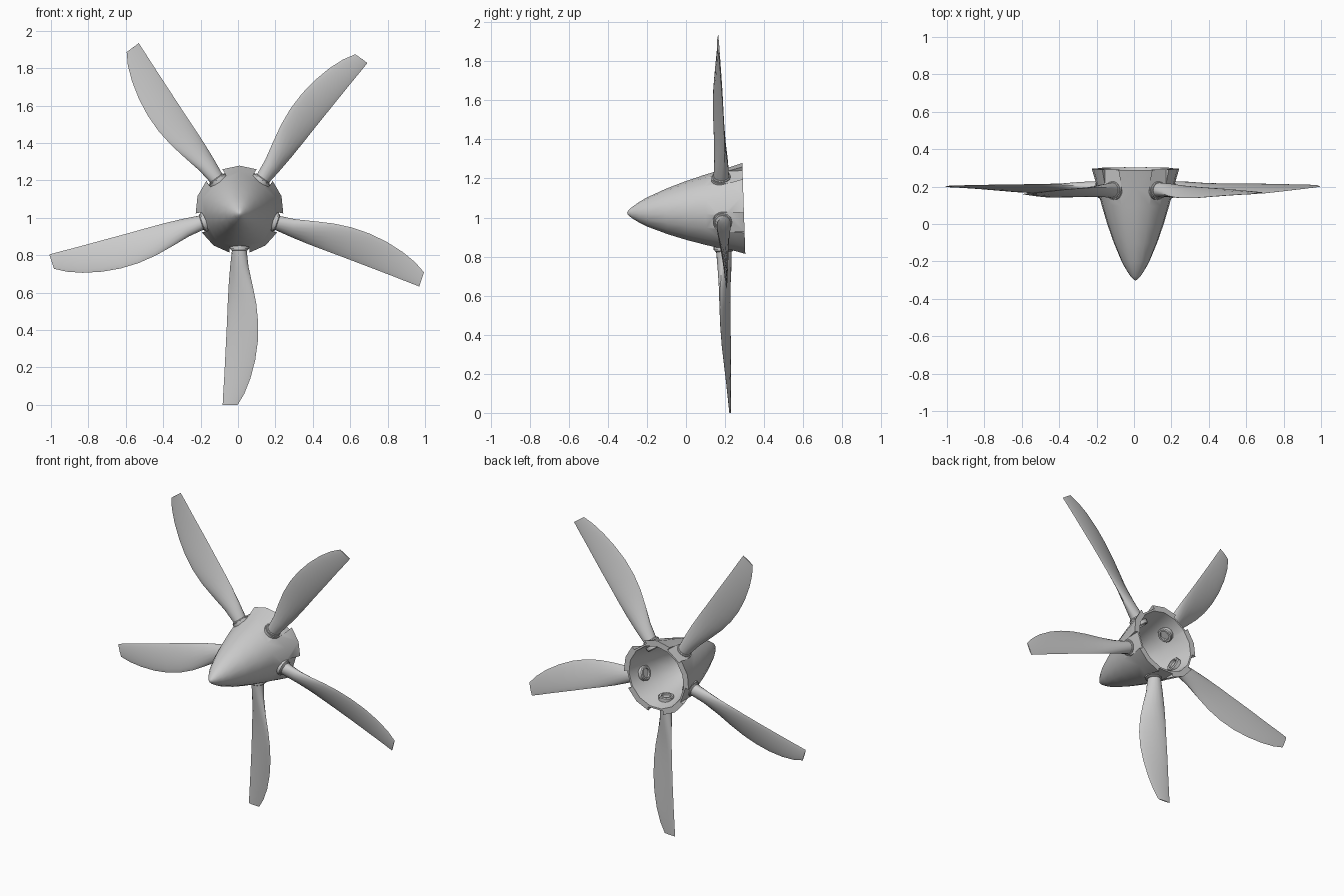
import bpy, bmesh
from math import sin, cos, tan, pi, radians
from mathutils import Matrix, Vector

if "Cube" in bpy.data.objects:
    bpy.data.objects.remove(bpy.data.objects["Cube"])

# Hub frame: origin where the blade axes meet, y runs nose to rear, slight tilt
HUB = Matrix.Translation((0.008, 0.187, 1.0395)) @ Matrix.Rotation(radians(1.9), 4, 'X')
BLADES = 5


def blade_frame(k):
    """Columns: chord direction, hub axis, radial direction."""
    a = radians(-90 + 360 / BLADES * k)
    m = Matrix(((-sin(a), 0, cos(a)), (0, 1, 0), (cos(a), 0, sin(a)))).to_4x4()
    return HUB @ m


def loft(bm, rings, matrix):
    """Skin closed rings of points and cap both ends."""
    vr = [[bm.verts.new(matrix @ Vector(p)) for p in r] for r in rings]
    n = len(vr[0])
    for a, b in zip(vr, vr[1:]):
        for i in range(n):
            j = (i + 1) % n
            bm.faces.new((a[i], a[j], b[j], b[i]))
    bm.faces.new(vr[0])
    bm.faces.new(vr[-1])


def finish(bm, name, angle=35):
    bmesh.ops.remove_doubles(bm, verts=bm.verts, dist=1e-6)
    bmesh.ops.recalc_face_normals(bm, faces=bm.faces)
    me = bpy.data.meshes.new(name)
    bm.to_mesh(me)
    bm.free()
    ob = bpy.data.objects.new(name, me)
    bpy.context.collection.objects.link(ob)
    smooth(ob, angle)
    return ob


def smooth(ob, angle=35):
    bpy.ops.object.select_all(action='DESELECT')
    ob.select_set(True)
    bpy.context.view_layer.objects.active = ob
    bpy.ops.object.shade_smooth_by_angle(angle=radians(angle))


def revolve(name, profile, sides=15):
    """Solid of revolution about the hub axis, a flat side facing every blade."""
    rings = [[(r * cos(pi / 2 + 2 * pi * i / sides), y, r * sin(pi / 2 + 2 * pi * i / sides))
              for i in range(sides)] for y, r in profile]
    bm = bmesh.new()
    loft(bm, rings, HUB)
    return finish(bm, name)


def u_pads(name, half, r0, r1, back):
    """U-shaped prisms round each blade root, running to the rear."""
    outline = [(half * cos(pi + pi * i / 10), half * sin(pi + pi * i / 10)) for i in range(11)]
    outline += [(half, back), (-half, back)]
    bm = bmesh.new()
    for k in range(BLADES):
        loft(bm, [[(x, y, r) for x, y in outline] for r in (r0, r1)], blade_frame(k))
    return finish(bm, name)


def boolean(ob, other, op):
    m = ob.modifiers.new(op, 'BOOLEAN')
    m.operation, m.object, m.solver = op, other, 'EXACT'
    bpy.context.view_layer.objects.active = ob
    bpy.ops.object.modifier_apply(modifier=m.name)
    bpy.data.objects.remove(other)


# Hollow spinner with flat U-shaped seats for the blades
spinner = revolve("spinner", [(-.488, .003), (-.482, .013), (-.465, .028), (-.427, .053),
                              (-.387, .075), (-.287, .117), (-.187, .152), (-.087, .182),
                              (.013, .208), (.109, .236)])
boolean(spinner, u_pads("seat_pads", .052, .10, .207, .085), 'UNION')
boolean(spinner, u_pads("seat_cutter", .0535, .205, .30, .20), 'DIFFERENCE')
boolean(spinner, revolve("cavity_cutter", [(-.43, .006), (-.387, .038), (-.287, .087),
                                           (-.187, .125), (-.087, .154), (.013, .177),
                                           (.13, .203)]), 'DIFFERENCE')
smooth(spinner)

# Blade stations: radius, trailing edge, leading edge, half thickness, pitch
STATIONS = [(.165, -.038, .038, .040, 0), (.21, -.040, .038, .040, 3),
            (.30, -.050, .048, .033, 16), (.40, -.058, .070, .022, 20),
            (.50, -.063, .090, .016, 19), (.60, -.067, .100, .013, 17),
            (.70, -.072, .098, .011, 15), (.80, -.077, .084, .009, 12),
            (.90, -.082, .058, .007, 9), (.98, -.087, .026, .005, 7),
            (1.04, -.090, -.010, .003, 5)]


def section(r, lo, hi, t, pitch, n=16):
    pts = []
    sharp = min(1, max(0, (r - .2) / .25)) * .6
    for i in range(n):
        a = 2 * pi * i / n
        u = (lo + hi) / 2 + (hi - lo) / 2 * cos(a)
        pts.append((u, t * sin(a) * abs(sin(a)) ** sharp - u * tan(radians(pitch)), r))
    return pts


for k in range(BLADES):
    bm = bmesh.new()
    loft(bm, [section(*s) for s in STATIONS], blade_frame(k))
    finish(bm, f"blade_{k + 1}", 50)

    # Socket ring holding the blade root inside the spinner
    bm = bmesh.new()
    rings = [[(r * cos(2 * pi * i / 12), r * sin(2 * pi * i / 12), h) for i in range(12)]
             for r, h in ((.030, .164), (.030, .152), (.042, .152), (.047, .158),
                          (.047, .210), (.043, .214), (.030, .214))]
    loft(bm, rings, blade_frame(k))
    finish(bm, f"root_socket_{k + 1}")
